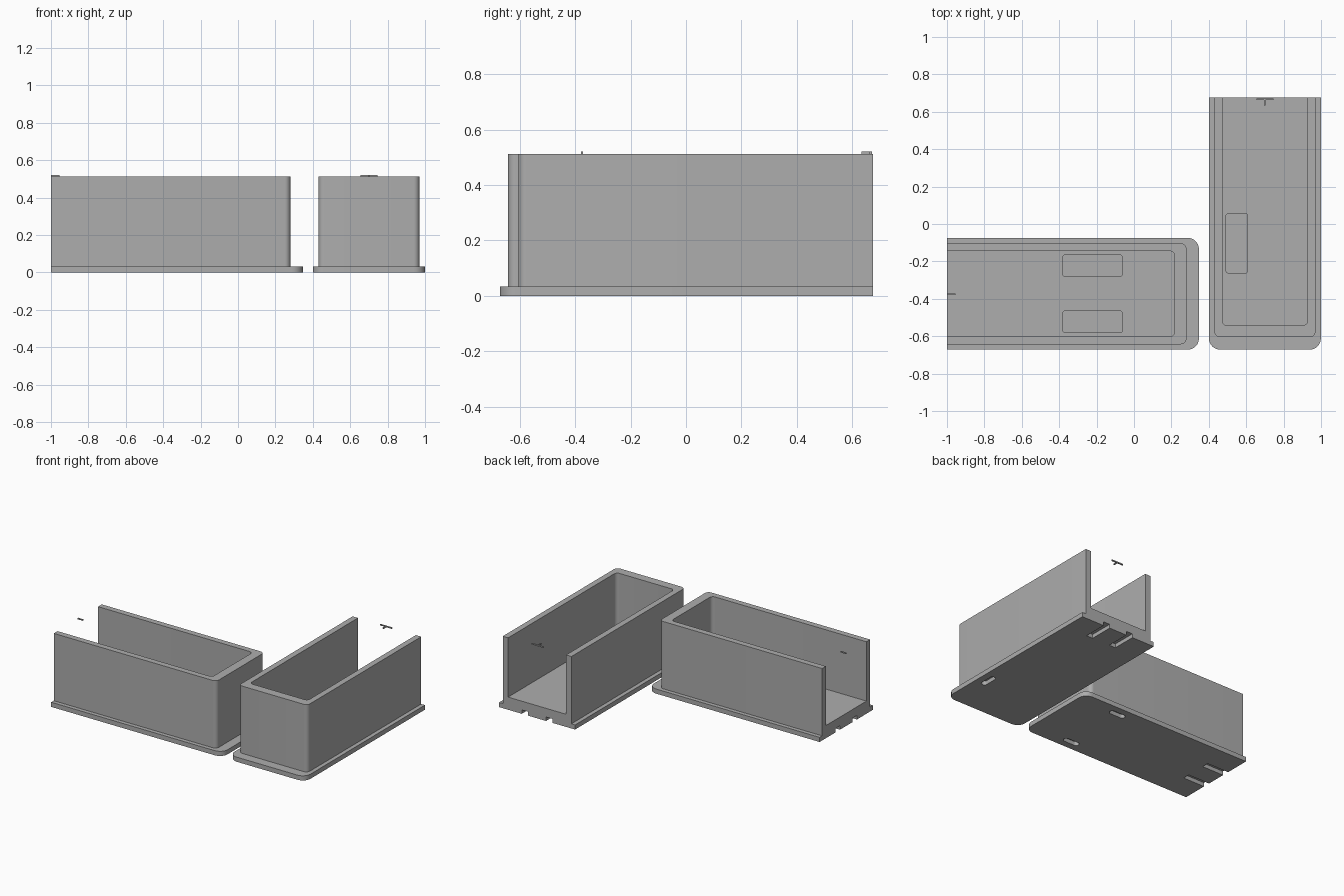
import bpy, bmesh, math
from mathutils import Matrix

if "Cube" in bpy.data.objects:
    bpy.data.objects.remove(bpy.data.objects["Cube"])

grey = bpy.data.materials.new("grey plastic")
grey.diffuse_color = (0.42, 0.42, 0.42, 1)
grey.use_nodes = True
grey.node_tree.nodes["Principled BSDF"].inputs["Base Color"].default_value = grey.diffuse_color

# Tray frame: u runs from the open end to the closed end, v runs across
ALONG_X = Matrix.Translation((-1.0, -0.373, 0))
ALONG_Y = Matrix(((0, 1, 0, 0.7), (-1, 0, 0, 0.675), (0, 0, 1, 0), (0, 0, 0, 1)))


def prism(name, u0, u1, v0, v1, z0, z1, r0=0, r1=0, place=ALONG_X):
    """Upright block; r0 / r1 round the corners at the u0 / u1 end."""
    pts = []
    for u, v, su, sv, r, start in ((u0, v0, 1, 1, r0, 180), (u1, v0, -1, 1, r1, 270),
                                   (u1, v1, -1, -1, r1, 0), (u0, v1, 1, -1, r0, 90)):
        n = 8 if r else 0
        for i in range(n + 1):
            a = math.radians(start + 90 * i / max(n, 1))
            pts.append((u + su * r + r * math.cos(a), v + sv * r + r * math.sin(a))
                       if r else (u, v))
    bm = bmesh.new()
    face = bm.faces.new([bm.verts.new((x, y, z0)) for x, y in pts])
    ext = bmesh.ops.extrude_face_region(bm, geom=[face])["geom"]
    bmesh.ops.translate(bm, verts=[e for e in ext if isinstance(e, bmesh.types.BMVert)],
                        vec=(0, 0, z1 - z0))
    bm.transform(place)
    bmesh.ops.recalc_face_normals(bm, faces=bm.faces)
    me = bpy.data.meshes.new(name)
    bm.to_mesh(me)
    bm.free()
    me.materials.append(grey)
    ob = bpy.data.objects.new(name, me)
    bpy.context.collection.objects.link(ob)
    return ob


def combine(target, others, operation):
    for other in others:
        mod = target.modifiers.new("combine", 'BOOLEAN')
        mod.operation, mod.solver, mod.object = operation, 'EXACT', other
    bpy.context.view_layer.update()
    dg = bpy.context.evaluated_depsgraph_get()
    me = bpy.data.meshes.new_from_object(target.evaluated_get(dg))
    target.modifiers.clear()
    target.data = me
    for other in others:
        bpy.data.objects.remove(other)


def tray(name, place):
    def block(*args, **kw):
        return prism("cutter", *args, place=place, **kw)

    # base flange with the walled body on top
    body = prism(name, 0, 1.347, -0.299, 0.299, 0, 0.033, r1=0.06, place=place)
    combine(body, [block(0, 1.28, -0.27, 0.27, 0.02, 0.512, r1=0.03)], 'UNION')
    # inside, open at one end
    cuts = [block(-0.1, 1.217, -0.228, 0.228, 0.09, 0.7, r1=0.025)]
    for s in (-1, 1):
        # shallow floor pockets
        cuts.append(block(0.62, 0.937, s * 0.15 - 0.058, s * 0.15 + 0.058, 0.06, 0.2,
                          r0=0.012, r1=0.012))
        # mounting grooves at the open end and slots near the closed end
        cuts.append(block(-0.1, 0.17, s * 0.095 - 0.025, s * 0.095 + 0.025, -0.1, 0.028))
        cuts.append(block(0.96, 1.08, s * 0.23 - 0.02, s * 0.23 + 0.02, -0.1, 0.028,
                          r0=0.019, r1=0.019))
    combine(body, cuts, 'DIFFERENCE')
    bpy.ops.object.select_all(action='DESELECT')
    body.select_set(True)
    bpy.context.view_layer.objects.active = body
    bpy.ops.object.shade_smooth_by_angle(angle=math.radians(30))


tray("tray_lengthwise", ALONG_X)
tray("tray_crosswise", ALONG_Y)

# small thin marker strips hovering at the open ends
prism("marker_strip", 0, 0.045, -0.006, 0.002, 0.512, 0.52)
prism("marker_bar", 0.004, 0.012, -0.046, 0.046, 0.512, 0.52, place=ALONG_Y)
prism("marker_stem", 0.012, 0.042, -0.004, 0.004, 0.512, 0.52, place=ALONG_Y)
